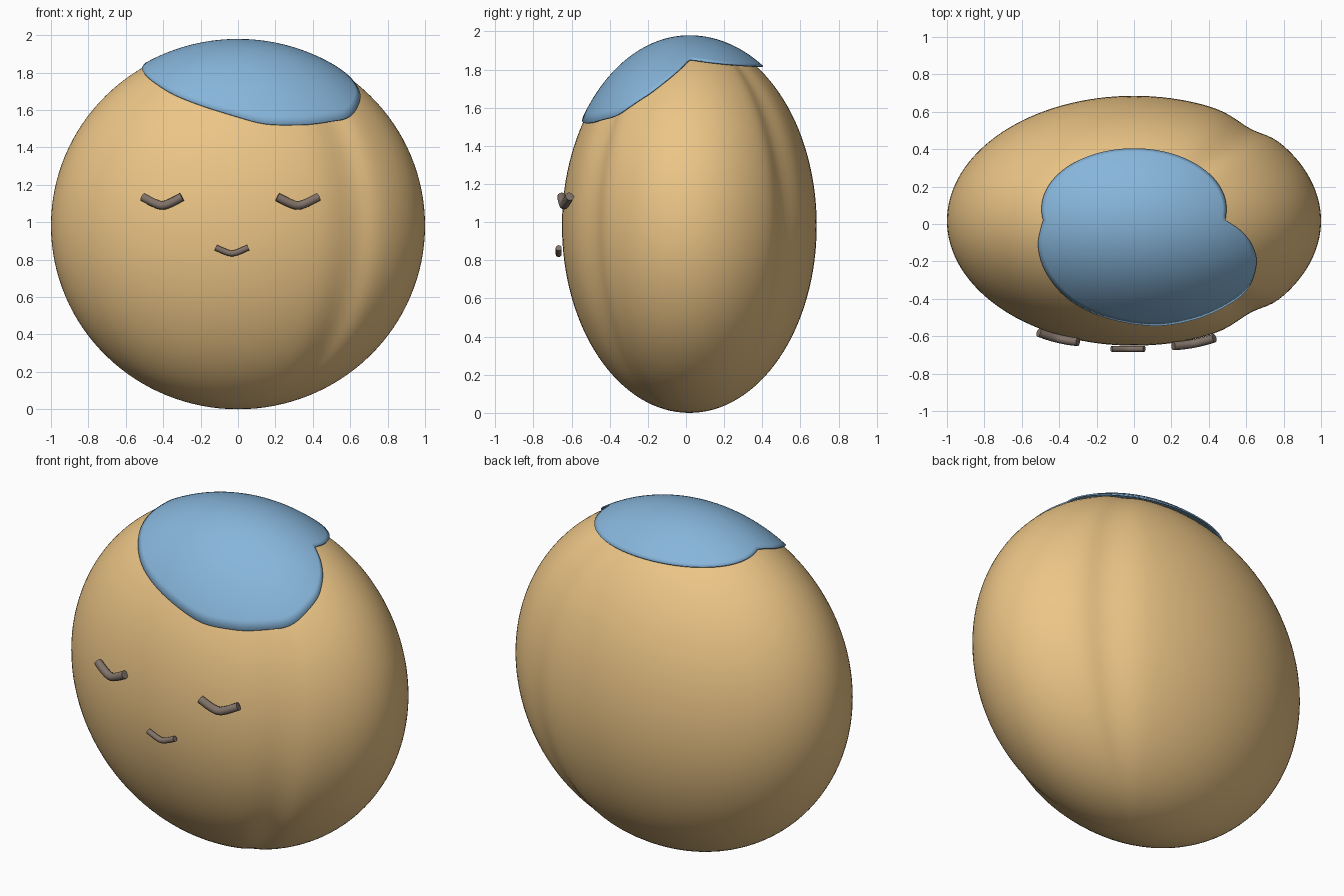
import bpy, bmesh, math
from mathutils import Vector

if "Cube" in bpy.data.objects:
    bpy.data.objects.remove(bpy.data.objects["Cube"])


def material(name, rgb):
    m = bpy.data.materials.new(name)
    m.diffuse_color = (*rgb, 1)
    m.use_nodes = True
    m.node_tree.nodes["Principled BSDF"].inputs["Base Color"].default_value = m.diffuse_color
    return m


ORANGE = material("orange", (0.84, 0.56, 0.24))
BLUE = material("blue", (0.24, 0.46, 0.70))
BROWN = material("dark_brown", (0.22, 0.17, 0.14))


def finish(bm, name, mat):
    bmesh.ops.recalc_face_normals(bm, faces=bm.faces)
    me = bpy.data.meshes.new(name)
    bm.to_mesh(me)
    bm.free()
    me.materials.append(mat)
    ob = bpy.data.objects.new(name, me)
    bpy.context.collection.objects.link(ob)
    bpy.ops.object.select_all(action='DESELECT')
    bpy.context.view_layer.objects.active = ob
    ob.select_set(True)
    bpy.ops.object.shade_smooth_by_angle(angle=math.radians(40))
    return ob


# Body: flattened ball with a shallow upright groove on each side of its right end
CY = 0.0175
bm = bmesh.new()
bmesh.ops.create_uvsphere(bm, u_segments=128, v_segments=64, radius=1)
for v in bm.verts:
    a = abs(math.atan2(v.co.y, v.co.x))
    dent = 1 - 0.06 * math.exp(-((a - math.radians(51)) / 0.13) ** 2)
    v.co = (v.co.x, CY + 0.668 * dent * v.co.y, 0.982 + 0.982 * v.co.z)
finish(bm, "body", ORANGE)


# Cap: two-lobed thin shell resting on the top
def cap_z(x, y):
    ry = 0.71 if y > CY else 0.68
    return 0.985 + 0.995 * math.sqrt(max(0, 1 - (x / 1.01) ** 2 - ((y - CY) / ry) ** 2))


def smooth_path(pts, steps):
    p = [Vector(q) for q in pts]
    p = [2 * p[0] - p[1]] + p + [2 * p[-1] - p[-2]]
    out = []
    for i in range(1, len(p) - 2):
        for k in range(steps):
            t = k / steps
            a, b, c, d = p[i - 1:i + 3]
            out.append(0.5 * (2 * b + (c - a) * t + (2 * a - 5 * b + 4 * c - d) * t * t
                              + (3 * b - a - 3 * c + d) * t ** 3))
    return out


front_lobe = [(.49, .02), (.57, -.035), (.63, -.11), (.655, -.21), (.61, -.345),
              (.50, -.435), (.33, -.51), (.11, -.545), (-.14, -.505), (-.34, -.41),
              (-.465, -.27), (-.513, -.12), (-.488, .02)]
back_lobe = [Vector((0.495 * math.cos(t), 0.08 + 0.325 * math.sin(t)))
             for t in (math.radians(191 - 202 * k / 48) for k in range(48))]
outline = smooth_path(front_lobe, 6) + back_lobe

RINGS = 24
bm = bmesh.new()
centre = bm.verts.new((0, 0, cap_z(0, 0)))
rings = []
for r in range(1, RINGS + 1):
    f = r / RINGS
    rings.append([bm.verts.new((p.x * f, p.y * f, cap_z(p.x * f, p.y * f))) for p in outline])
n = len(outline)
for i in range(n):
    j = (i + 1) % n
    bm.faces.new((centre, rings[0][j], rings[0][i]))
    for a, b in zip(rings, rings[1:]):
        bm.faces.new((a[i], a[j], b[j], b[i]))
cap = finish(bm, "cap", BLUE)
if cap.data.polygons[0].normal.z < 0:
    cap.data.flip_normals()
mod = cap.modifiers.new("thickness", 'SOLIDIFY')
mod.thickness = 0.008
mod.offset = -1


# Closed eyes and mouth: round strokes curving downwards in the middle
def stroke(name, start, end, bulge, dip, radius):
    a, b = Vector(start), Vector(end)
    cu = bpy.data.curves.new(name, 'CURVE')
    cu.dimensions = '3D'
    cu.bevel_depth = radius
    cu.bevel_resolution = 4
    cu.use_fill_caps = True
    sp = cu.splines.new('POLY')
    N = 16
    sp.points.add(N)
    s0 = math.sqrt(0.08)
    for k in range(N + 1):
        u = 2 * k / N - 1
        p = a.lerp(b, k / N)
        p.y -= bulge * (1 - u * u)
        p.z -= dip * (1 - (math.sqrt(u * u + 0.08) - s0) / (math.sqrt(1.08) - s0))
        sp.points[k].co = (*p, 1)
    sp.use_smooth = True
    cu.materials.append(BROWN)
    ob = bpy.data.objects.new(name, cu)
    bpy.context.collection.objects.link(ob)
    bpy.ops.object.select_all(action='DESELECT')
    bpy.context.view_layer.objects.active = ob
    ob.select_set(True)
    bpy.ops.object.convert(target='MESH')
    bpy.ops.object.shade_smooth_by_angle(angle=math.radians(40))


stroke("left_eye", (-0.51, -0.58, 1.135), (-0.30, -0.63, 1.135), 0.008, 0.045, 0.023)
stroke("right_eye", (0.21, -0.652, 1.135), (0.43, -0.61, 1.135), 0.008, 0.045, 0.023)
stroke("mouth", (-0.12, -0.668, 0.865), (0.055, -0.668, 0.865), 0.0, 0.032, 0.016)
